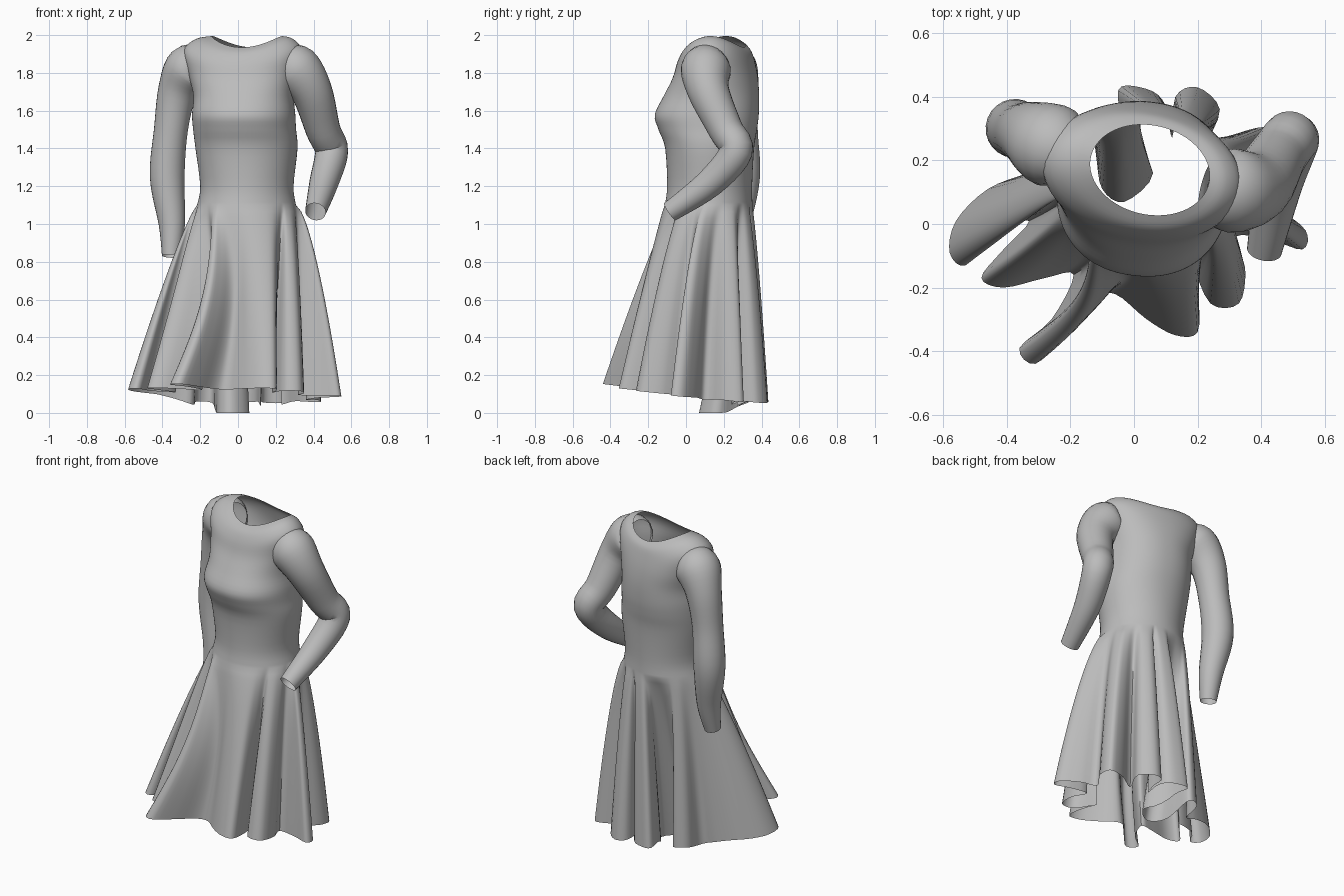
import bpy
import math
from mathutils import Vector

default_cube = bpy.data.objects.get("Cube")
if default_cube:
    bpy.data.objects.remove(default_cube, do_unlink=True)

# One plain grey cloth
cloth = bpy.data.materials.new("grey cloth")
cloth.use_nodes = True
grey = (0.5, 0.5, 0.5, 1)
cloth.diffuse_color = grey
cloth.node_tree.nodes["Principled BSDF"].inputs["Base Color"].default_value = grey


def spline(points, steps, closed):
    """Catmull-Rom curve through points of any dimension."""
    count = len(points)
    result = []
    for i in range(count if closed else count - 1):
        if closed:
            quad = [points[(i + k) % count] for k in (-1, 0, 1, 2)]
        else:
            quad = [points[min(max(i + k, 0), count - 1)] for k in (-1, 0, 1, 2)]
        for s in range(steps):
            u = s / steps
            result.append([
                0.5 * (2 * b + (c - a) * u + (2 * a - 5 * b + 4 * c - d) * u ** 2
                       + (3 * b - a - 3 * c + d) * u ** 3)
                for a, b, c, d in zip(*quad)])
    if not closed:
        result.append(list(points[-1]))
    return result


def loft(name, rings):
    """Skin a list of equally long closed rings, leaving both ends open."""
    n = len(rings[0])
    verts = [v for ring in rings for v in ring]
    faces = [(r * n + i, r * n + (i + 1) % n, (r + 1) * n + (i + 1) % n, (r + 1) * n + i)
             for r in range(len(rings) - 1) for i in range(n)]
    mesh = bpy.data.meshes.new(name)
    mesh.from_pydata(verts, [], faces)
    mesh.materials.append(cloth)
    obj = bpy.data.objects.new(name, mesh)
    bpy.context.collection.objects.link(obj)
    bpy.ops.object.select_all(action="DESELECT")
    obj.select_set(True)
    bpy.context.view_layer.objects.active = obj
    bpy.ops.object.shade_smooth_by_angle(angle=math.radians(60))


# Hem outline in hundredths, counter-clockwise from the front
HEM = [(-6, -22), (4, -30), (13, -35), (20, -34), (20, -22), (18, -12), (24, -25),
       (33, -25), (35, -14), (32, -4), (43, -5), (53, -8), (54, -2), (45, 5),
       (36, 10), (43, 21), (43, 30), (34, 29), (23, 24), (27, 36), (20, 43), (13, 40),
       (12, 27), (9, 39), (2, 43), (-5, 42), (-2, 28), (6, 16), (-3, 7), (-10, 11),
       (-12, 22), (-14, 33), (-22, 30), (-24, 18), (-33, 16), (-46, 11), (-56, 1),
       (-58, -9), (-53, -13), (-46, -3), (-33, 1), (-42, -9), (-48, -17), (-41, -20),
       (-28, -17), (-19, -16), (-26, -30), (-36, -39), (-31, -44), (-22, -35), (-13, -24)]
hem = [(x / 100, y / 100) for x, y in spline(HEM, 4, True)]
N = len(hem)

# Column angles: follow the hem directions, kept in order and evened out
start = math.atan2(hem[0][1], hem[0][0])
turns = sorted((math.atan2(y, x) - start) % math.tau for x, y in hem)
shift = [a - math.tau * i / N for i, a in enumerate(turns)]
REACH = 7
angles = [start + math.tau * i / N
          + sum(shift[(i + k) % N] for k in range(-REACH, REACH + 1)) / (2 * REACH + 1)
          for i in range(N)]


def section(z, cx, cy, rx, ry, twist, saddle, power):
    """Rounded body section; saddle lifts it at the shoulders."""
    ring = []
    for a in angles:
        c, s = math.cos(a), math.sin(a)
        x = rx * math.copysign(abs(c) ** power, c)
        y = ry * math.copysign(abs(s) ** power, s)
        ct, st = math.cos(twist), math.sin(twist)
        ring.append((cx + x * ct - y * st, cy + x * st + y * ct, z + saddle * c * c))
    return ring


# Bodice sections from neckline to waist:
# height, centre x, centre y, half width, half depth, twist, saddle, roundness
BODICE = [(1.935, .05, .17, .19, .14, -.22, .06, 1),
          (1.905, .035, .165, .26, .175, -.2, .075, .97),
          (1.85, .025, .16, .315, .2, -.18, .07, .97),
          (1.77, .025, .155, .29, .222, -.17, .03, .92),
          (1.68, .03, .135, .265, .25, -.15, 0, .9),
          (1.58, .03, .11, .272, .274, -.12, 0, .9),
          (1.5, .035, .115, .272, .26, -.1, 0, .92),
          (1.4, .045, .125, .27, .235, -.06, 0, .95),
          (1.2, .047, .125, .247, .225, 0, 0, 1),
          (1.1, .045, .12, .262, .232, 0, 0, 1)]
rings = [section(*row) for row in spline(BODICE, 4, False)]

# Skirt: flares from the waist while the folds deepen towards the hem.
# It is fuller at the back left, and the front fold bends inward on its way down.
waist = rings[-1]
LEVELS = 30
FULL_SIDE, FRONT_FOLD = math.radians(30), math.radians(235)
for level in range(1, LEVELS + 1):
    t = level / LEVELS
    ring = []
    for a, (wx, wy, wz), (hx, hy) in zip(angles, waist, hem):
        ex, ey = -.01 + .45 * math.cos(a), .02 + .32 * math.sin(a)
        ease = .8 - .25 * max(0, math.cos(a - FULL_SIDE))
        flare, fold = t ** ease, t ** (ease + .12)
        bend = .07 * max(0, math.cos(a - FRONT_FOLD)) ** 8 * math.sin(math.pi * t)
        inward = max(0, math.hypot(ex, ey) - math.hypot(hx, hy))
        bottom = max(0, .1 - .1 * hy - .03 * hx - .6 * inward * max(0, math.sin(a)))
        ring.append((wx + (ex - wx) * flare + (hx - ex) * fold + bend,
                     wy + (ey - wy) * flare + (hy - ey) * fold,
                     wz + (bottom - wz) * t))
    rings.append(ring)
loft("dress_body", rings)


def sleeve(name, path, sides=24):
    """Tube along a path of x, y, z, radius."""
    rows = spline(path, 5, False)
    points = [Vector(r[:3]) for r in rows]
    side = Vector((0, 1, 0))
    tube = []
    for i, (p, row) in enumerate(zip(points, rows)):
        along = (points[min(i + 1, len(points) - 1)] - points[max(i - 1, 0)]).normalized()
        side = (side - along * side.dot(along)).normalized()
        other = along.cross(side)
        tube.append([p + row[3] * (side * math.cos(b) + other * math.sin(b))
                     for b in (math.tau * k / sides for k in range(sides))])
    loft(name, tube)


# Bent left sleeve and hanging right sleeve
sleeve("left_sleeve", [(.235, .12, 1.85, .09), (.305, .105, 1.82, .132), (.39, .12, 1.7, .11),
                       (.45, .21, 1.5, .092), (.495, .265, 1.385, .088),
                       (.455, .13, 1.22, .077), (.41, -.085, 1.065, .055)])
sleeve("right_sleeve", [(-.18, .21, 1.85, .09), (-.255, .245, 1.82, .132), (-.32, .28, 1.7, .105),
                        (-.355, .29, 1.5, .09), (-.375, .3, 1.25, .092),
                        (-.35, .27, 1, .07), (-.355, .24, .83, .048)])
